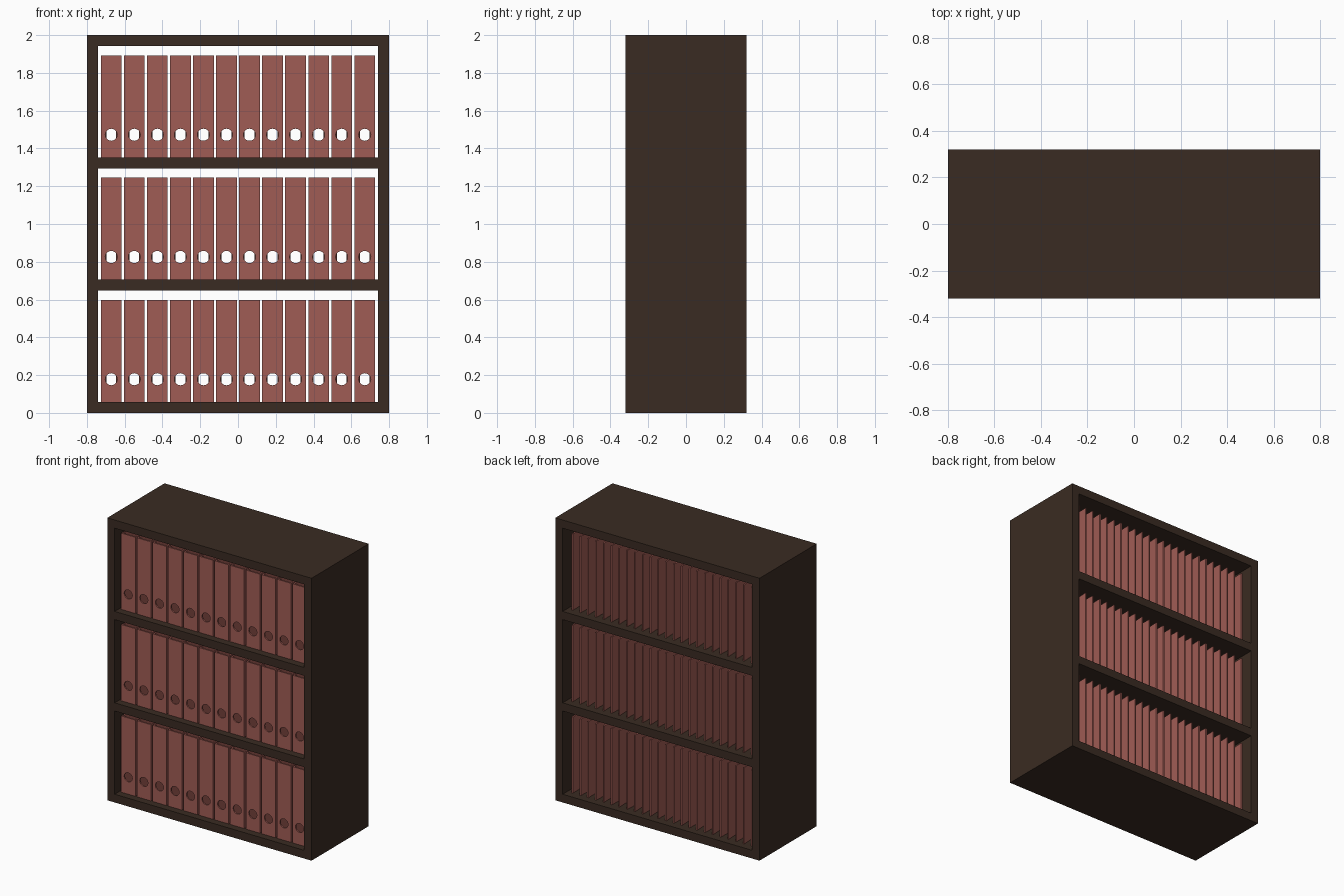
import bpy, bmesh
from mathutils import Matrix, Vector

cube = bpy.data.objects.get("Cube")
if cube:
    bpy.data.objects.remove(cube, do_unlink=True)


def material(name, colour):
    mat = bpy.data.materials.new(name)
    mat.use_nodes = True
    mat.diffuse_color = colour
    mat.node_tree.nodes["Principled BSDF"].inputs["Base Color"].default_value = colour
    return mat


def add_object(name, bm, mat):
    bmesh.ops.recalc_face_normals(bm, faces=bm.faces)
    mesh = bpy.data.meshes.new(name)
    bm.to_mesh(mesh)
    bm.free()
    mesh.materials.append(mat)
    obj = bpy.data.objects.new(name, mesh)
    bpy.context.collection.objects.link(obj)
    return obj


def box(name, size, centre, mat):
    bm = bmesh.new()
    bmesh.ops.create_cube(bm, size=1, matrix=Matrix.Translation(centre) @ Matrix.Diagonal((*size, 1)))
    return add_object(name, bm, mat)


wood = material("dark wood", (0.042, 0.024, 0.016, 1))
card = material("red card", (0.352, 0.107, 0.089, 1))

WIDTH, DEPTH, HEIGHT, BOARD = 1.6, 0.64, 2.0, 0.058
PITCH = (HEIGHT - BOARD) / 3

# Open cabinet: two sides and four boards
for side, x in (("left", 1), ("right", -1)):
    box(side + "_side", (BOARD, DEPTH, HEIGHT), (x * (WIDTH - BOARD) / 2, 0, HEIGHT / 2), wood)
for i, name in enumerate(("bottom_board", "lower_shelf", "upper_shelf", "top_board")):
    box(name, (WIDTH - 2 * BOARD, DEPTH, BOARD), (0, 0, BOARD / 2 + i * PITCH), wood)

# Binder: a spine with two covers that close in towards the open back
FRONT, BACK, TALL, CARD = -0.27, 0.27, 0.54, 0.01
half = [(0.055, FRONT), (0.036, BACK), (0.036 - CARD, BACK), (0.055 - CARD, FRONT + CARD)]
outline = half + [(-x, y) for x, y in reversed(half)]
bm = bmesh.new()
face = bm.faces.new([bm.verts.new((x, y, 0)) for x, y in outline])
walls = bmesh.ops.extrude_face_region(bm, geom=[face])["geom"]
bmesh.ops.translate(bm, vec=Vector((0, 0, TALL)),
                    verts=[v for v in walls if isinstance(v, bmesh.types.BMVert)])
pattern = add_object("binder", bm, card)

# Round finger hole through the spine
bm = bmesh.new()
bmesh.ops.create_cone(bm, cap_ends=True, segments=20, radius1=0.032, radius2=0.032, depth=0.04,
                      matrix=Matrix.Translation((0, FRONT, 0.12)) @ Matrix.Rotation(1.5708, 4, "X"))
cutter = add_object("hole_cutter", bm, card)
cut = pattern.modifiers.new("finger hole", "BOOLEAN")
cut.operation, cut.solver, cut.object = "DIFFERENCE", "EXACT", cutter
bpy.context.view_layer.update()
binder_mesh = bpy.data.meshes.new_from_object(
    pattern.evaluated_get(bpy.context.evaluated_depsgraph_get()))
for helper in (pattern, cutter):
    bpy.data.objects.remove(helper, do_unlink=True)

# Three rows of twelve binders
for row, name in enumerate(("bottom", "middle", "top")):
    for i in range(12):
        binder = bpy.data.objects.new(f"{name}_binder_{i + 1}", binder_mesh)
        binder.location = ((i - 5.5) * 0.122, 0, BOARD + row * PITCH)
        bpy.context.collection.objects.link(binder)
